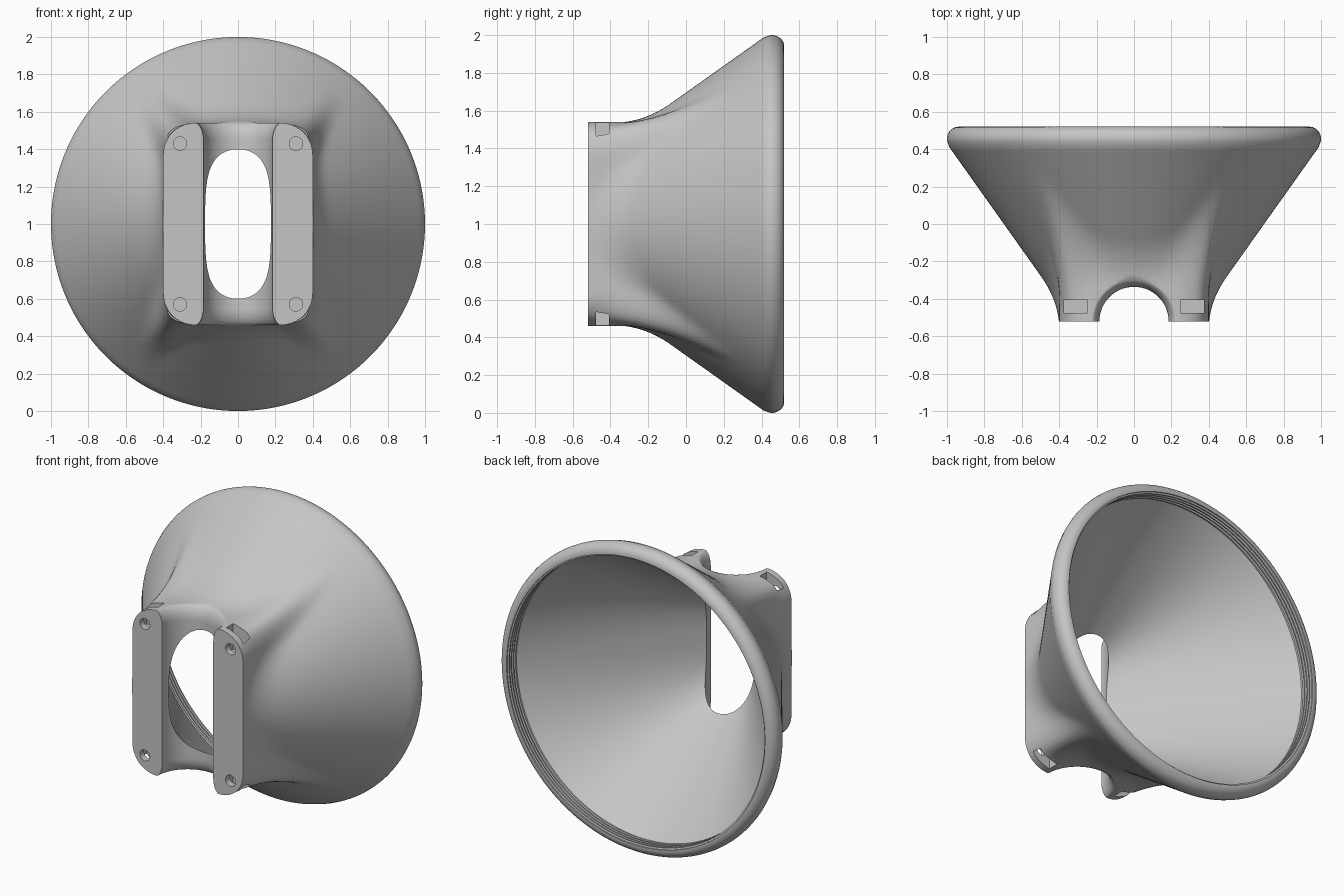
import bpy, bmesh, math
from mathutils import Matrix, Vector

if "Cube" in bpy.data.objects:
    bpy.data.objects.remove(bpy.data.objects["Cube"], do_unlink=True)

grey = bpy.data.materials.new("plain grey")
grey.use_nodes = True
colour = (0.56, 0.56, 0.56, 1)
grey.diffuse_color = colour
grey.node_tree.nodes["Principled BSDF"].inputs["Base Color"].default_value = colour

SIDES = 160
FRONT = -0.52
ANGLES = [2 * math.pi * (i + 0.5) / SIDES for i in range(SIDES)]


def make_object(name, bm):
    bmesh.ops.recalc_face_normals(bm, faces=bm.faces)
    mesh = bpy.data.meshes.new(name)
    bm.to_mesh(mesh)
    bm.free()
    obj = bpy.data.objects.new(name, mesh)
    bpy.context.collection.objects.link(obj)
    mesh.materials.append(grey)
    return obj


def skin(name, rings):
    """Closed skin through rings of points, capped at both ends."""
    bm = bmesh.new()
    rows = [[bm.verts.new(p) for p in ring] for ring in rings]
    for a, b in zip(rows, rows[1:]):
        n = len(a)
        for i in range(n):
            j = (i + 1) % n
            bm.faces.new((a[i], a[j], b[j], b[i]))
    bm.faces.new(rows[0])
    bm.faces.new(rows[-1])
    return make_object(name, bm)


def block_radius(angle, w=0.40, h=0.54, r=0.17):
    """Distance from the axis to a rounded rectangle."""
    c, s = abs(math.cos(angle)), abs(math.sin(angle))
    t = min(w / max(c, 1e-6), h / max(s, 1e-6))
    cx, cz = w - r, h - r
    if t * c > cx and t * s > cz:
        d = c * cx + s * cz
        t = d + math.sqrt(d * d - cx * cx - cz * cz + r * r)
    return t


def outer_radius(angle, y):
    """Cone blended into the mounting block, softest at the block corners."""
    cone = 0.987 + 0.71 * (y - 0.41)
    block = block_radius(angle)
    fold = math.atan2(abs(math.sin(angle)), abs(math.cos(angle)))
    k = 0.10 + 0.22 * math.exp(-((fold - 0.95) / 0.15) ** 2)
    blend = max(k - abs(cone - block), 0) / k
    return max(cone, block) + blend * blend * k / 4


def oval(y, a, b, power=2):
    """Superellipse ring; a power above two squares it off."""
    ring = []
    for t in ANGLES:
        c, s = math.cos(t), math.sin(t)
        r = (abs(c) ** power + abs(s) ** power) ** (-1 / power)
        ring.append((a * r * c, y, 1 + b * r * s))
    return ring


# Outer shell from the block to the rim
rings = []
for i in range(41):
    y = FRONT + i * (0.41 - FRONT) / 40
    ring = []
    for t in ANGLES:
        r = outer_radius(t, y)
        ring.append((r * math.cos(t), y, 1 + r * math.sin(t)))
    rings.append(ring)

# Rounded rim, tighter towards the back
for i in range(1, 13):
    t = math.radians(125 - 125 * i / 12)
    size = 0.07 if t > math.pi / 2 else 0.06
    r = 1 - size + size * math.sin(t)
    rings.append(oval(0.455 + 0.065 * math.cos(t), r, r))

# Fine ridges inside the lip
for i in range(4):
    y = 0.52 - 0.022 * i
    for dy, r in ((0, 0.935), (0.008, 0.935), (0.011, 0.925), (0.019, 0.925)):
        rings.append(oval(y - dy, r, r))

# Tapering cavity, round at the back and squarer at the front
for i in range(17):
    f = i / 16
    y = 0.43 - 0.93 * f
    rings.append(oval(y, 0.18 + 0.837 * (y + 0.46), 0.40 + 0.69 * (y + 0.335), 2 + 0.7 * f))
body = skin("flared_funnel_body", rings)

# Vertical saddle groove with flared ends
profile = [(0.7, 0.245)]
for i in range(11):
    t = 1 - i / 10
    profile.append((0.45 + 0.099 * t, 0.185 + 0.06 * (1 - math.sqrt(1 - t * t))))
profile += [(-z, r) for z, r in reversed(profile)]
groove = skin("groove_cutter", [
    [(r * math.cos(2 * math.pi * (i + 0.5) / 96),
      FRONT - 0.001 + r * math.sin(2 * math.pi * (i + 0.5) / 96), 1 + z)
     for i in range(96)] for z, r in profile])
cutters = [groove]

# Screw holes and nut slots in the four corners
for sx in (-1, 1):
    for sz in (-1, 1):
        bm = bmesh.new()
        bmesh.ops.create_cone(
            bm, cap_ends=True, segments=32, radius1=0.036, radius2=0.036, depth=0.15,
            matrix=Matrix.Translation((sx * 0.31, -0.49, 1 + sz * 0.43))
            @ Matrix.Rotation(math.pi / 2, 4, "X"))
        cutters.append(make_object("screw_hole_cutter", bm))
        bm = bmesh.new()
        bmesh.ops.create_cube(bm, size=1)
        bmesh.ops.scale(bm, vec=Vector((0.124, 0.07, 0.24)), verts=bm.verts)
        bmesh.ops.translate(bm, vec=Vector((sx * 0.311, -0.442, 1 + sz * 0.49)), verts=bm.verts)
        cutters.append(make_object("nut_slot_cutter", bm))

# Cut everything out of the body
bpy.context.view_layer.objects.active = body
for cutter in cutters:
    cutter.hide_render = True
    cut = body.modifiers.new("cut", "BOOLEAN")
    cut.operation = "DIFFERENCE"
    cut.solver = "EXACT"
    cut.object = cutter
    bpy.ops.object.modifier_apply(modifier=cut.name)
    bpy.data.objects.remove(cutter, do_unlink=True)

for obj in bpy.context.selected_objects:
    obj.select_set(False)
body.select_set(True)
bpy.ops.object.shade_smooth_by_angle(angle=math.radians(32))
